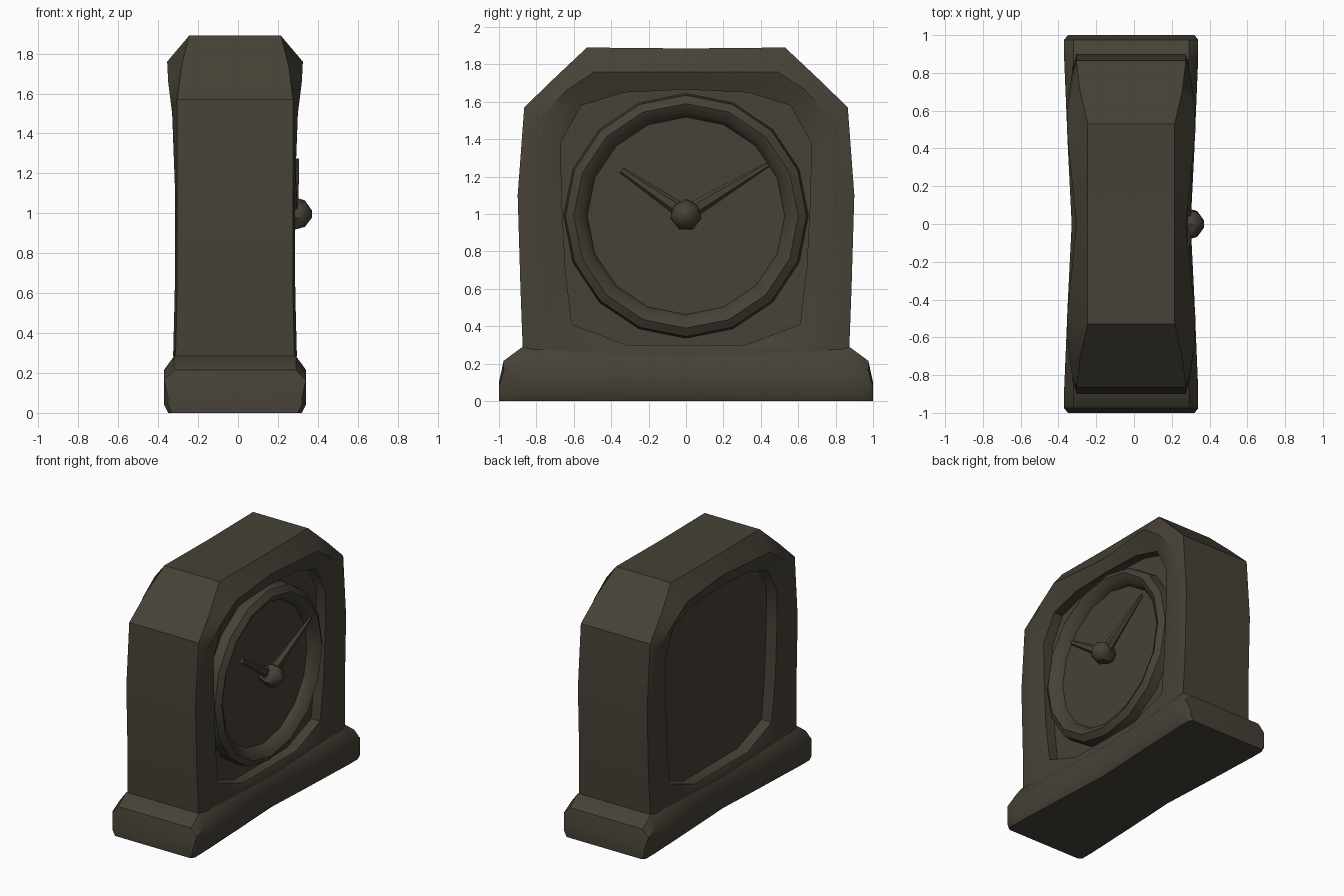
import bpy, bmesh, math
from mathutils import Vector

if "Cube" in bpy.data.objects:
    bpy.data.objects.remove(bpy.data.objects["Cube"])

X0 = -0.015  # centre of the case thickness

mat = bpy.data.materials.new("dark bronze")
mat.diffuse_color = (0.062, 0.054, 0.038, 1)
mat.use_nodes = True
mat.node_tree.nodes["Principled BSDF"].inputs["Base Color"].default_value = mat.diffuse_color


def loft(name, rings, cap=True, angle=40):
    """Bridge closed rings of equal length into one mesh object."""
    bm = bmesh.new()
    rows = [[bm.verts.new(p) for p in r] for r in rings]
    n = len(rows[0])
    for a, b in zip(rows, rows[1:]):
        for i in range(n):
            j = (i + 1) % n
            bm.faces.new((a[i], a[j], b[j], b[i]))
    if cap:
        bm.faces.new(rows[0])
        bm.faces.new(rows[-1])
    bmesh.ops.recalc_face_normals(bm, faces=bm.faces)
    me = bpy.data.meshes.new(name)
    bm.to_mesh(me)
    bm.free()
    ob = bpy.data.objects.new(name, me)
    bpy.context.collection.objects.link(ob)
    me.materials.append(mat)
    bpy.context.view_layer.objects.active = ob
    bpy.ops.object.select_all(action='DESELECT')
    ob.select_set(True)
    bpy.ops.object.shade_smooth_by_angle(angle=math.radians(angle))
    return ob


def mirrored(half, side, x=None):
    """Half outline of (y, z, half depth) -> closed ring on one side in x."""
    full = half + [(-y, z, d) for y, z, d in half[-2:0:-1]]
    return [(X0 + side * (d if x is None else x), y, z) for y, z, d in full]


def lathe(name, profile, cz, sides, cap=True):
    """Turn (radius, x) points around the dial axis."""
    rings = [[(x, r * math.sin(t), cz + r * math.cos(t))
              for t in (2 * math.pi * i / sides for i in range(sides))]
             for r, x in profile]
    return loft(name, rings, cap)


# Case: outer edge, raised frame crest, opening lip, recessed panel
outer = [(0, .1, .27), (.5, .1, .28), (.87, .2, .30), (.885, .6, .29), (.90, 1.1, .29),
         (.865, 1.57, .29), (.70, 1.73, .27), (.53, 1.89, .23), (0, 1.885, .23)]
crest = [(0, .24, .30), (.5, .26, .305), (.83, .29, .31), (.82, .6, .302), (.83, 1.1, .30),
         (.79, 1.5, .315), (.64, 1.66, .335), (.49, 1.76, .34), (0, 1.76, .29)]
lip = [(0, .30, .28), (.32, .30, .28), (.61, .41, .275), (.645, .7, .28), (.665, 1.1, .28),
       (.67, 1.38, .28), (.56, 1.58, .275), (.33, 1.65, .27), (0, 1.665, .265)]
rings = [mirrored(lip, 1, .2), mirrored(lip, 1), mirrored(crest, 1), mirrored(outer, 1),
         mirrored(outer, -1), mirrored(crest, -1), mirrored(lip, -1), mirrored(lip, -1, .19)]
loft("case", rings)

# Plinth: sections along y, slightly waisted in the middle
stations = [(1, .335, .10), (.975, .355, .215), (.88, .355, .285), (.4, .335, .28), (0, .315, .28)]
stations += [(-y, w, h) for y, w, h in stations[-2::-1]]
sections = []
for y, w, h in stations:
    side = [(w - .02, 0), (w, .04), (w, .76 * h), (w - .05, h)]
    sections.append([(X0 + x, y, z) for x, z in side]
                    + [(X0 - x, y, z) for x, z in side[::-1]])
loft("plinth", sections)

# Dial rim and dial
lathe("dial_rim", [(.655, .18), (.645, .255), (.60, .285), (.555, .26), (.525, .205), (.52, .18)],
      .99, 16, cap=False)
lathe("dial", [(.54, .18), (.54, .21)], .99, 16)

# Hands: tapering six-sided rods from the hub to the tip


def hand(name, tip, r0, r1):
    a, b = Vector((.27, 0, 1.0)), Vector(tip)
    d = (b - a).normalized()
    u = d.cross(Vector((1, 0, 0))).normalized()
    v = d.cross(u)
    loft(name, [[c + (u * math.cos(t) + v * .8 * math.sin(t)) * r
                 for t in (math.pi / 3 * i for i in range(6))]
                for c, r in ((a, r0), (b, r1))])


hand("long_hand", (.297, .44, 1.265), .045, .014)
hand("short_hand", (.275, -.345, 1.235), .042, .018)

# Hub in the middle of the dial
lathe("hub", [(.05, .2), (.085, .285), (.07, .335), (.02, .37)], .995, 7)
